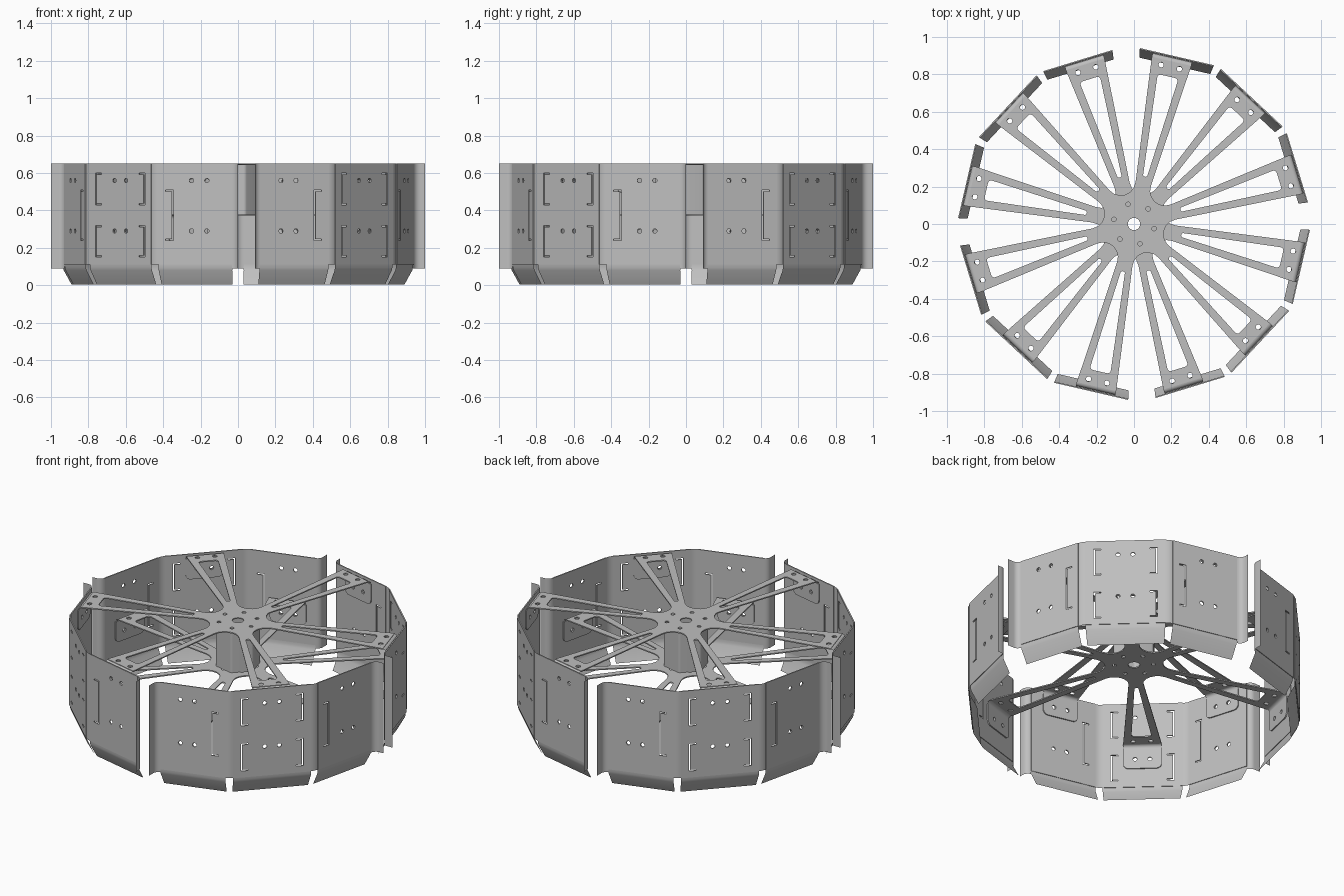
import bpy, bmesh, math
from mathutils import Vector, Matrix

if "Cube" in bpy.data.objects:
    bpy.data.objects.remove(bpy.data.objects["Cube"])

steel = bpy.data.materials.new("steel_grey")
steel.use_nodes = True
COLOUR = (0.52, 0.52, 0.52, 1)
steel.diffuse_color = COLOUR
steel.node_tree.nodes["Principled BSDF"].inputs["Base Color"].default_value = COLOUR

APO, TOP, FOLD = 0.92, 0.65, 0.11      # wall apothem, rim height, lip fold height
THICK = 0.007
rad = math.radians


def polar(r, deg):
    return Vector((r * math.cos(rad(deg)), r * math.sin(rad(deg))))


def fillet(a, p, b, r, n=6):
    """Arc points that round the corner p between a and b."""
    if r == 0:
        return [p]
    u, v = (a - p).normalized(), (b - p).normalized()
    half = u.angle(v) / 2
    centre = p + (u + v).normalized() * r / math.sin(half)
    d = r / math.tan(half)
    w0, w1 = (p + u * d - centre).normalized(), (p + v * d - centre).normalized()
    return [centre + w0.slerp(w1, i / n) * r for i in range(n + 1)]


def rounded(corners):
    """Closed outline from (point, radius) corners."""
    out = []
    for i, (p, r) in enumerate(corners):
        out += fillet(corners[i - 1][0], p, corners[(i + 1) % len(corners)][0], r)
    return out


def circle(x, y, r, n=14):
    return [Vector((x, y)) + polar(r, 360 * i / n) for i in range(n)]


def absorb(bm, part):
    bmesh.ops.remove_doubles(part, verts=part.verts, dist=1e-5)
    bmesh.ops.recalc_face_normals(part, faces=part.faces)
    me = bpy.data.meshes.new("temp")
    part.to_mesh(me)
    part.free()
    bm.from_mesh(me)
    bpy.data.meshes.remove(me)


def sheet(bm, loops, matrix):
    """Flat sheet: first loop is the outline, the others are holes."""
    cu = bpy.data.curves.new("temp", 'CURVE')
    cu.dimensions, cu.fill_mode, cu.extrude = '2D', 'BOTH', THICK / 2
    for loop in loops:
        s = cu.splines.new('POLY')
        s.points.add(len(loop) - 1)
        for pt, co in zip(s.points, loop):
            pt.co = (co[0], co[1], 0, 1)
        s.use_cyclic_u = True
    ob = bpy.data.objects.new("temp", cu)
    bpy.context.collection.objects.link(ob)
    bpy.context.view_layer.update()
    me = bpy.data.meshes.new_from_object(ob.evaluated_get(bpy.context.evaluated_depsgraph_get()))
    me.transform(matrix)
    part = bmesh.new()
    part.from_mesh(me)
    bpy.data.objects.remove(ob)
    bpy.data.curves.remove(cu)
    bpy.data.meshes.remove(me)
    absorb(bm, part)


def strip(bm, row_a, row_b, closed=False):
    """Thin bent strip lofted between two rows of points."""
    part = bmesh.new()
    a, b = [[part.verts.new(p) for p in row] for row in (row_a, row_b)]
    for i in range(-1 if closed else 0, len(a) - 1):
        part.faces.new((a[i], a[i + 1], b[i + 1], b[i]))
    bmesh.ops.solidify(part, geom=part.faces[:], thickness=THICK)
    absorb(bm, part)


def upright(bm, path, z0, z1, closed=False):
    strip(bm, [(p.x, p.y, z0) for p in path], [(p.x, p.y, z1) for p in path], closed)


def frame(deg, dist):
    """Local x runs along the wall, y up, z outward."""
    o, t = polar(dist, deg), polar(1, deg + 90)
    n = polar(1, deg)
    return Matrix(((t.x, 0, n.x, o.x), (t.y, 0, n.y, o.y), (0, 1, 0, 0), (0, 0, 0, 1)))


def finish(bm, names, mats):
    me = bpy.data.meshes.new(names[0])
    bm.to_mesh(me)
    bm.free()
    me.materials.append(steel)
    me.shade_smooth()
    me.set_sharp_from_angle(angle=rad(25))
    for name, m in zip(names, mats):
        ob = bpy.data.objects.new(name, me)
        ob.matrix_world = m
        bpy.context.collection.objects.link(ob)


def bracket_slot(x, z0, z1, side):
    """C-shaped slot: upright at x, ticks pointing to the given side."""
    w, tick = 0.008, 0.042
    pts = [(0, z0), (tick, z0), (tick, z0 + w), (w, z0 + w),
           (w, z1 - w), (tick, z1 - w), (tick, z1), (0, z1)]
    return [Vector((x + side * a, z)) for a, z in pts]


# Wall section: three panels, rounded bends, end tabs and folded lips
wall = bmesh.new()
ANGLES = (17, 47, 77)
on_wall = lambda deg, t: polar(APO, deg) + polar(t, deg + 90)
corner = APO * math.tan(rad(15))
start, end = on_wall(17, -0.187), on_wall(77, 0.2125)
path = [Vector((1, start.y)), start, on_wall(17, corner), on_wall(47, corner), end, Vector((end.x, 1))]
arcs = [fillet(path[i - 1], path[i], path[i + 1], r)
        for i, r in zip(range(1, 5), (0.035, 0.08, 0.08, 0.04))]
upright(wall, [path[0]] + arcs[0], 0.09, TOP)
upright(wall, arcs[1], FOLD, TOP)
upright(wall, arcs[2], FOLD, TOP)
upright(wall, arcs[3] + [path[5]], 0.09, TOP)

for i, deg in enumerate(ANGLES):
    along = polar(1, deg + 90)
    lo, hi = arcs[i][-1].dot(along), arcs[i + 1][0].dot(along)
    loops = [[Vector(c) for c in ((lo, FOLD), (hi, FOLD), (hi, TOP), (lo, TOP))]]
    loops += [circle(t, z, 0.012) for t in (-0.042, 0.042) for z in (0.29, 0.56)]
    if i == 1:
        loops += [bracket_slot(-s * 0.18, z, z + 0.17, s) for s in (-1, 1) for z in (0.15, 0.43)]
    else:
        s = 1 if i == 0 else -1
        loops.append(bracket_slot(s * 0.142, 0.24, 0.51, s))
    sheet(wall, loops, frame(deg, APO))
    # lip folded inward under the panel
    rows = ([], [])
    for dist, z, trim in ((APO, FOLD, 0), (APO - 0.001, 0.095, 0), (APO - 0.005, 0.08, 0.001),
                          (0.873, 0.003, 0.008)):
        for row, t in zip(rows, (lo + trim, hi - trim)):
            p = polar(dist, deg) + along * t
            row.append((p.x, p.y, z))
    strip(wall, *rows)
finish(wall, ["wall_section_%d" % (k + 1) for k in range(4)],
       [Matrix.Rotation(k * math.pi / 2, 4, 'Z') for k in range(4)])

# Spoke plate: six slotted arms with a down-turned flange on each
plate = bmesh.new()
HALF, REACH, BEND = 0.108, 0.892, 0.02
outline, holes = [], [circle(0, 0, 0.033, 20)]
for k in range(6):
    a = 60 * k
    place = lambda r, t: polar(r, a) + polar(t, a + 90)
    outline += [(place(REACH, -HALF), 0), (place(REACH, HALF), 0), (polar(0.05, a + 30), 0.08)]
    holes.append(rounded([(place(0.26, -0.011), 0.009), (place(0.81, -0.057), 0.018),
                          (place(0.81, 0.057), 0.018), (place(0.26, 0.011), 0.009)]))
    holes += [circle(*place(0.862, t), 0.014) for t in (-0.05, 0.05)]
    holes.append(circle(*polar(0.11, a + 30), 0.012))
    # rounded bend at the arm end
    rows = ([], [])
    for i in range(6):
        q = math.pi / 2 * i / 5
        for row, t in zip(rows, (-HALF, HALF)):
            p = place(REACH + BEND * math.sin(q), t)
            row.append((p.x, p.y, BEND * (math.cos(q) - 1)))
    strip(plate, *rows)
    # flange with two bolt holes
    flange = rounded([(Vector((-HALF, -BEND)), 0), (Vector((-HALF, -0.15)), 0.03),
                      (Vector((HALF, -0.15)), 0.03), (Vector((HALF, -BEND)), 0)])
    sheet(plate, [flange] + [circle(t, -0.09, 0.012) for t in (-0.042, 0.042)],
          frame(a, REACH + BEND))
sheet(plate, [rounded(outline)] + holes, Matrix())
finish(plate, ["upper_spoke_plate", "lower_spoke_plate"],
       [Matrix.Translation((0, 0, z)) @ Matrix.Rotation(rad(d), 4, 'Z')
        for z, d in ((0.646, 17), (0.376, 47))])

# Hexagonal hub tube between the plates
hub = bmesh.new()
upright(hub, rounded([(polar(0.13, 47 + 60 * k), 0.02) for k in range(6)]), 0.376, 0.646, closed=True)
finish(hub, ["hub_tube"], [Matrix()])
